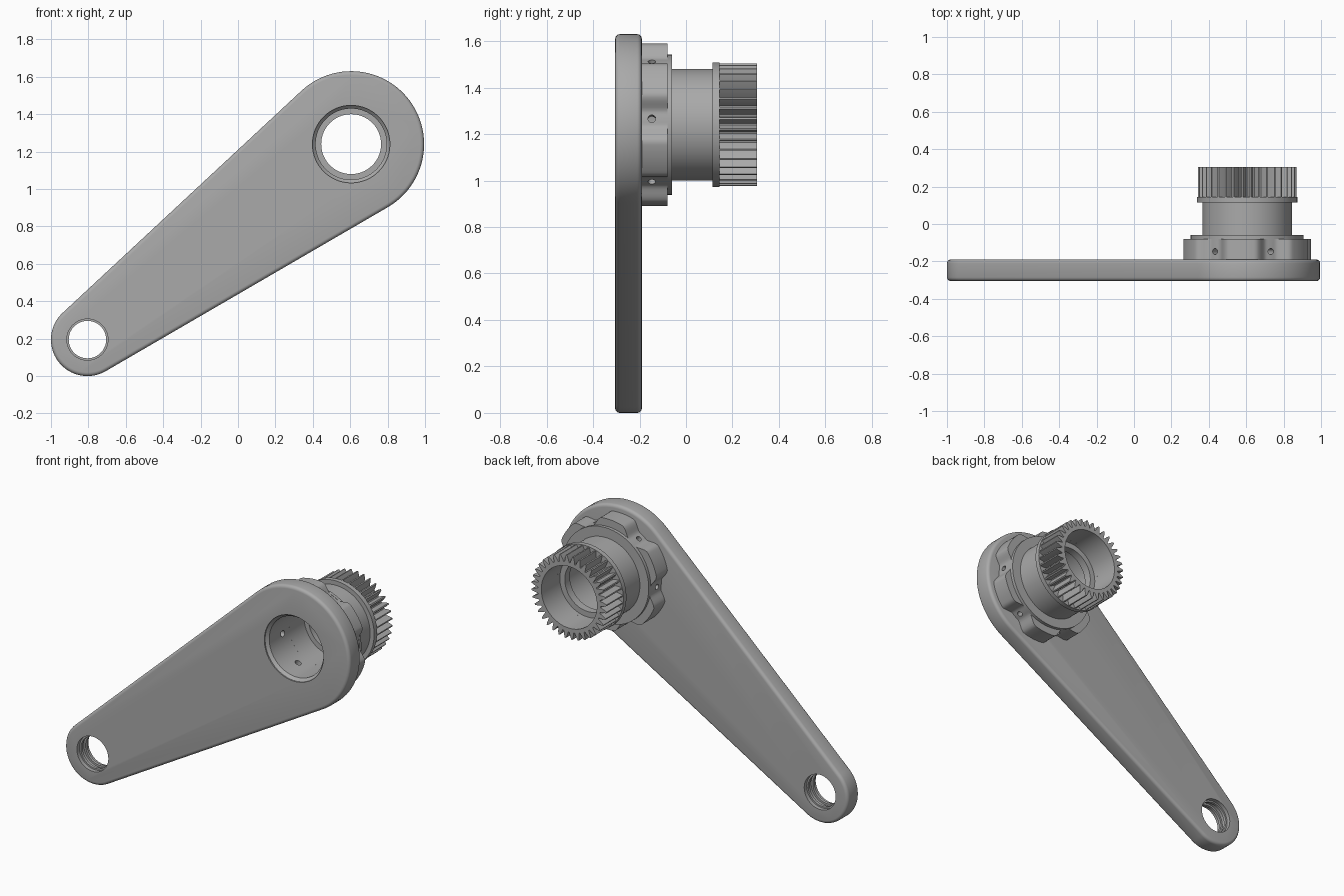
import bpy, bmesh
from math import sin, cos, pi, tau, radians, asin, atan2, hypot
from mathutils import Vector, Matrix

if "Cube" in bpy.data.objects:
    bpy.data.objects.remove(bpy.data.objects["Cube"])

grey = bpy.data.materials.new("machined grey")
grey.use_nodes = True
colour = (0.4, 0.4, 0.4, 1)
grey.diffuse_color = colour
grey.node_tree.nodes["Principled BSDF"].inputs["Base Color"].default_value = colour

BIG, BIG_R = (0.605, 1.24), 0.39
SMALL, SMALL_R = (-0.805, 0.195), 0.195
FRONT, BACK = -0.305, -0.19


def finish(name, bm):
    bmesh.ops.recalc_face_normals(bm, faces=bm.faces)
    mesh = bpy.data.meshes.new(name)
    bm.to_mesh(mesh)
    bm.free()
    mesh.materials.append(grey)
    obj = bpy.data.objects.new(name, mesh)
    bpy.context.collection.objects.link(obj)
    return obj


def select(obj):
    bpy.ops.object.select_all(action="DESELECT")
    obj.select_set(True)
    bpy.context.view_layer.objects.active = obj


def smooth(obj, angle=30):
    select(obj)
    bpy.ops.object.shade_smooth_by_angle(angle=radians(angle))


def apply_modifiers(obj):
    select(obj)
    for mod in list(obj.modifiers):
        bpy.ops.object.modifier_apply(modifier=mod.name)


def cut(obj, cutter):
    mod = obj.modifiers.new("cut", "BOOLEAN")
    mod.operation, mod.solver, mod.object = "DIFFERENCE", "EXACT", cutter
    cutter.hide_render = True
    apply_modifiers(obj)
    bpy.data.objects.remove(cutter)


def revolve(name, profile, centre, steps=96, solid=False):
    """Turn a profile of (radius or radius rule, y) about the y direction."""
    bm = bmesh.new()
    loops = []
    for radius, y in profile:
        loop = []
        for i in range(steps):
            a = tau * i / steps
            r = radius(i, a) if callable(radius) else radius
            loop.append(bm.verts.new((centre[0] + r * cos(a), y, centre[1] + r * sin(a))))
        loops.append(loop)
    pairs = list(zip(loops, loops[1:]))
    if solid:
        bm.faces.new(loops[0])
        bm.faces.new(loops[-1])
    else:
        pairs.append((loops[-1], loops[0]))
    for p, q in pairs:
        for i in range(steps):
            j = (i + 1) % steps
            bm.faces.new((p[i], p[j], q[j], q[i]))
    return finish(name, bm)


# Tapered arm: two end arcs joined by their common tangents
dx, dz = BIG[0] - SMALL[0], BIG[1] - SMALL[1]
tilt = atan2(dz, dx)
spread = pi / 2 + asin((BIG_R - SMALL_R) / hypot(dx, dz))
bm = bmesh.new()
outline = []
for (cx, cz), r, start, end in ((BIG, BIG_R, tilt - spread, tilt + spread),
                               (SMALL, SMALL_R, tilt + spread, tilt + tau - spread)):
    for i in range(49):
        a = start + (end - start) * i / 48
        outline.append(bm.verts.new((cx + r * cos(a), FRONT, cz + r * sin(a))))
face = bm.faces.new(outline)
ext = bmesh.ops.extrude_face_region(bm, geom=[face])
bmesh.ops.translate(bm, vec=(0, BACK - FRONT, 0),
                    verts=[v for v in ext["geom"] if isinstance(v, bmesh.types.BMVert)])
arm = finish("arm", bm)
bevel = arm.modifiers.new("rounded edge", "BEVEL")
bevel.width, bevel.segments, bevel.limit_method = 0.02, 4, "ANGLE"
bevel.angle_limit = radians(40)
apply_modifiers(arm)

# Bores through the arm: a chamfered hub bore and a grooved end bore
cut(arm, revolve("hub_bore", [(0.207, -0.32), (0.207, -0.297), (0.19, -0.28), (0.19, -0.17)],
                 BIG, solid=True))
cut(arm, revolve("end_bore", [(0.11, -0.32), (0.11, -0.28), (0.1, -0.28), (0.1, -0.262),
                              (0.112, -0.262), (0.112, -0.233), (0.1, -0.233), (0.1, -0.215),
                              (0.11, -0.215), (0.11, -0.17)], SMALL, steps=64, solid=True))
smooth(arm)


# Six-lobed collar with a radial screw hole in every hollow
HOLLOW = radians(5)


def lobe(i, a):
    off = abs((a - HOLLOW + pi / 6) % (pi / 3) - pi / 6)
    t = min(1, max(0, (off - radians(5)) / radians(13)))
    return 0.3 + 0.05 * t * t * (3 - 2 * t)


collar = revolve("lobed_collar", [(0.19, BACK), (lobe, BACK), (lobe, -0.08), (0.19, -0.08)],
                 BIG, steps=180)
bm = bmesh.new()
for k in range(6):
    a = HOLLOW + k * pi / 3
    way = Vector((cos(a), 0, sin(a)))
    place = Matrix.Translation(Vector((BIG[0], -0.147, BIG[1])) + way * 0.25)
    bmesh.ops.create_cone(bm, cap_ends=True, segments=20, radius1=0.02, radius2=0.015, depth=0.2,
                          matrix=place @ way.to_track_quat("Z", "Y").to_matrix().to_4x4())
cut(collar, finish("screw_holes", bm))
smooth(collar)

# Sleeve with shoulder ring, end flange and an inner ledge
smooth(revolve("hub_sleeve", [(0.19, -0.08), (0.302, -0.08), (0.302, -0.06), (0.24, -0.06),
                              (0.24, 0.115), (0.268, 0.115), (0.268, 0.145), (0.195, 0.145),
                              (0.195, 0.12), (0.16, 0.12), (0.16, 0.07), (0.19, 0.07)], BIG))


# Toothed end
def tooth(i, a):
    return (0.22, 0.22, 0.244, 0.264, 0.264, 0.244)[i % 6]


smooth(revolve("toothed_end", [(0.195, 0.145), (tooth, 0.145), (tooth, 0.305), (0.195, 0.305)],
               BIG, steps=36 * 6), 20)
